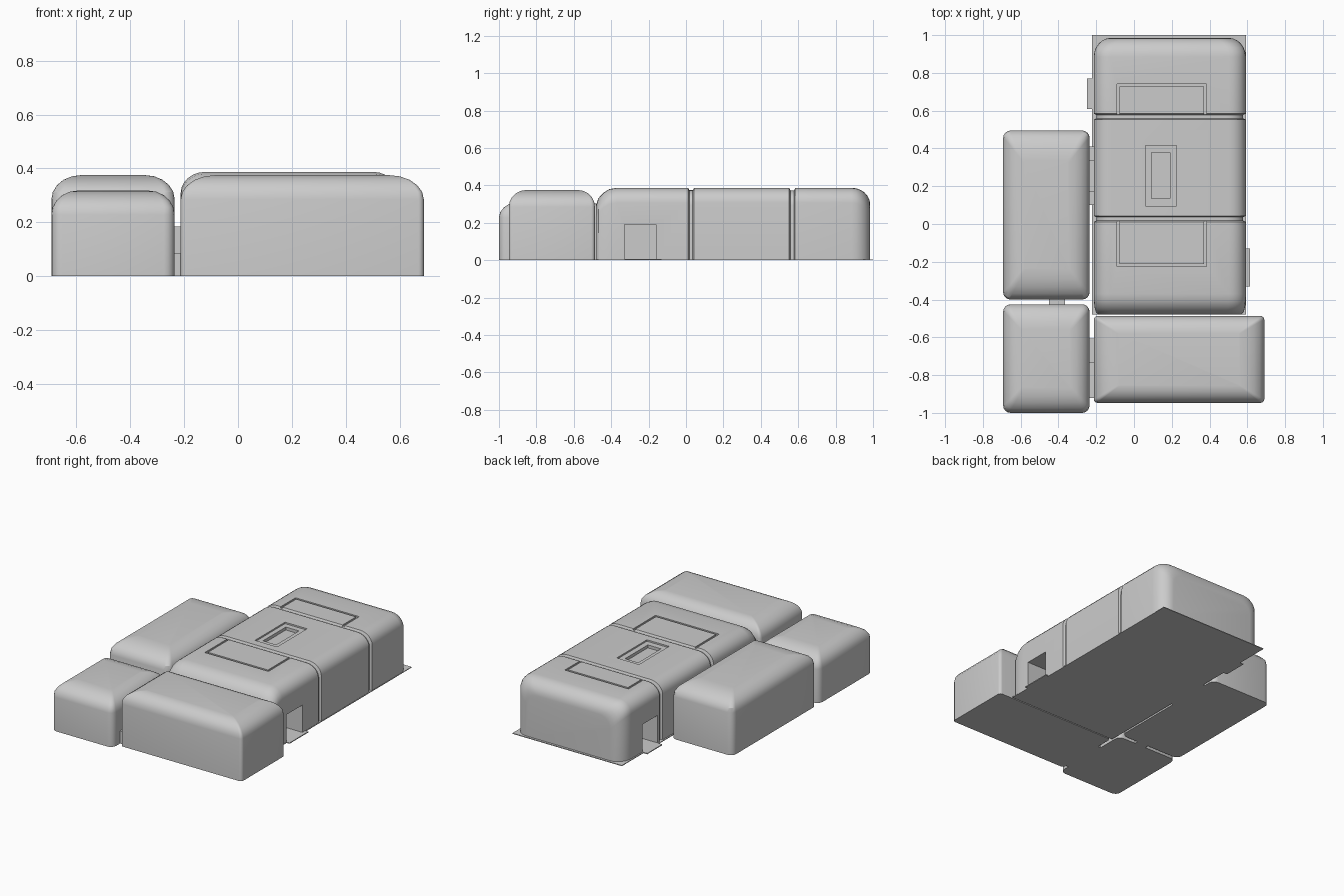
import bpy, bmesh
from math import sin, cos, pi, radians

if "Cube" in bpy.data.objects:
    bpy.data.objects.remove(bpy.data.objects["Cube"])


def loft(name, rings):
    """Skin a closed solid over equal-length rings of points."""
    bm = bmesh.new()
    vs = [[bm.verts.new(p) for p in r] for r in rings]
    n = len(vs[0])
    for a, b in zip(vs, vs[1:]):
        for i in range(n):
            j = (i + 1) % n
            bm.faces.new((a[i], a[j], b[j], b[i]))
    bm.faces.new(vs[0][::-1])
    bm.faces.new(vs[-1])
    bmesh.ops.recalc_face_normals(bm, faces=bm.faces)
    me = bpy.data.meshes.new(name)
    bm.to_mesh(me)
    bm.free()
    ob = bpy.data.objects.new(name, me)
    bpy.context.collection.objects.link(ob)
    return ob


def box(name, x0, x1, y0, y1, z0, z1):
    return loft(name, [[(x0, y0, z), (x1, y0, z), (x1, y1, z), (x0, y1, z)] for z in (z0, z1)])


def smooth(ob):
    bpy.ops.object.select_all(action='DESELECT')
    ob.select_set(True)
    bpy.context.view_layer.objects.active = ob
    bpy.ops.object.shade_smooth_by_angle(angle=radians(28))


def rounded_rect(x0, x1, y0, y1, r, z, seg=4):
    pts = []
    corners = [(x1 - r, y1 - r), (x0 + r, y1 - r), (x0 + r, y0 + r), (x1 - r, y0 + r)]
    for q, (cx, cy) in enumerate(corners):
        for k in range(seg + 1):
            a = pi / 2 * (q + k / seg)
            pts.append((cx + r * cos(a), cy + r * sin(a), z))
    return pts


def module(name, x0, x1, y0, y1, h, dx, dy, r):
    """Box with vertical walls and a rounded, hipped roof."""
    drop = 0.09
    rings = [rounded_rect(x0, x1, y0, y1, r, 0)]
    for k in range(6):
        a = pi / 2 * k / 5
        ix, iy = dx * (1 - cos(a)), dy * (1 - cos(a))
        rings.append(rounded_rect(x0 + ix, x1 - ix, y0 + iy, y1 - iy, r * (1 - 0.15 * k),
                                  h - drop * (1 - sin(a))))
    smooth(loft(name, rings))


def arch(y, ix, iz):
    """Hall cross-section with rounded eaves, inset by ix and iz."""
    x0, x1, h, rx, rz = -0.213 + ix, 0.592 - ix, 0.387 - iz, 0.09, 0.08
    pts = [(x0, y, 0), (x1, y, 0)]
    for cx, start in ((x1 - rx, 0), (x0 + rx, pi / 2)):
        for k in range(7):
            a = start + pi / 2 * k / 6
            pts.append((cx + rx * cos(a), y, h - rz + rz * sin(a)))
    return pts


# side, corner and front modules
module("side_module", -0.693, -0.235, -0.40, 0.495, 0.375, 0.11, 0.16, 0.04)
module("corner_module", -0.693, -0.235, -1.0, -0.425, 0.318, 0.10, 0.13, 0.04)
module("front_module", -0.213, 0.69, -0.947, -0.487, 0.375, 0.13, 0.09, 0.02)

# main hall with two seams and a rounded back
stations = [(-0.48, 0.025, 0.09), (-0.468, 0.012, 0.055), (-0.44, 0.004, 0.025),
            (-0.41, 0.001, 0.007), (-0.37, 0, 0)]
for s in (0.027, 0.568):
    stations += [(s - 0.016, 0, 0), (s - 0.009, 0.014, 0.014),
                 (s + 0.009, 0.014, 0.014), (s + 0.016, 0, 0)]
for k in range(7):
    a = pi / 2 * k / 6
    stations.append((0.885 + 0.1 * sin(a), 0.09 * (1 - cos(a)), 0.09 * (1 - cos(a))))
hall = loft("main_hall", [arch(*s) for s in stations])

# recesses: skylight steps, roof panel grooves, two doorways
g, top = 0.014, 0.42
cuts = [(0.06, 0.225, 0.095, 0.415, 0.377, top),
        (0.092, 0.19, 0.135, 0.378, 0.357, top),
        (-0.09, 0.385, -0.225, -0.225 + g, 0.378, top),
        (-0.09, 0.385, 0.727, 0.727 + g, 0.378, top),
        (0.44, 0.65, -0.33, -0.16, 0.006, 0.19),
        (-0.26, -0.06, 0.61, 0.77, 0.006, 0.19)]
for x in (-0.09, 0.385 - g):
    for y0, y1 in ((-0.224, 0.027), (0.568, 0.74)):
        cuts.append((x, x + g, y0, y1, 0.3785, top))
bpy.context.view_layer.objects.active = hall
for c in cuts:
    cutter = box("cutter", *c)
    cutter.hide_render = True
    mod = hall.modifiers.new("cut", 'BOOLEAN')
    mod.operation, mod.solver, mod.object = 'DIFFERENCE', 'EXACT', cutter
    bpy.ops.object.modifier_apply(modifier=mod.name)
    bpy.data.objects.remove(cutter)
smooth(hall)

# floor slab and door steps
box("hall_floor", -0.222, 0.594, -0.48, 1.0, 0, 0.005)
box("right_door_step", 0.58, 0.615, -0.33, -0.13, 0, 0.006)
box("left_door_step", -0.25, -0.2, 0.61, 0.77, 0, 0.006)

# passages between modules
box("side_passage", -0.25, -0.2, 0.17, 0.34, 0, 0.18)
box("side_passage_frame", -0.237, -0.2, 0.10, 0.41, 0, 0.085)
box("corner_passage", -0.45, -0.365, -0.44, -0.39, 0, 0.185)
box("front_passage", -0.25, -0.2, -0.735, -0.605, 0, 0.185)
box("front_passage_sill", -0.25, -0.2, -0.92, -0.735, 0, 0.085)
